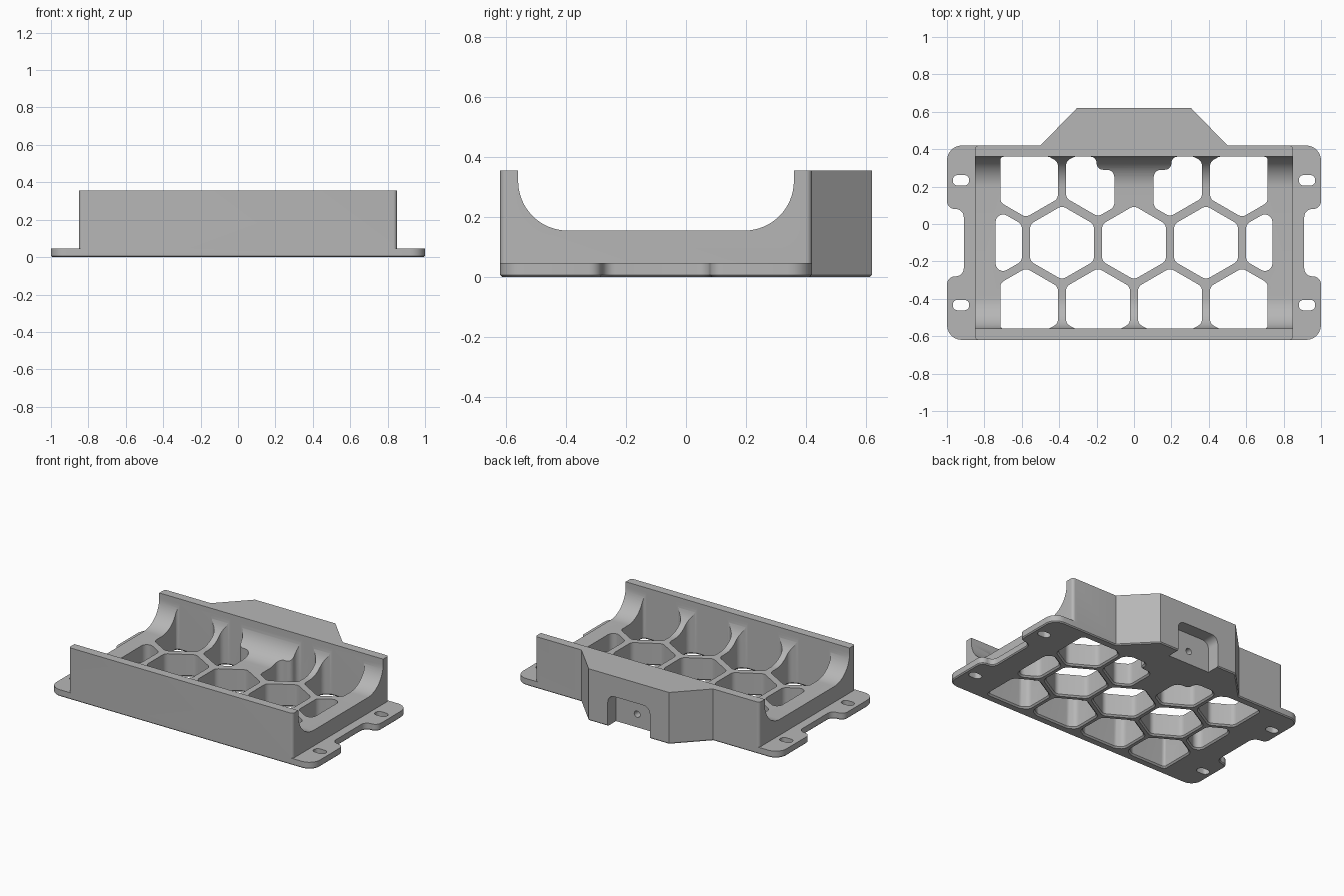
import bpy, bmesh, math
from mathutils import Vector, Matrix

old = bpy.data.objects.get("Cube")
if old:
    bpy.data.objects.remove(old, do_unlink=True)

grey = bpy.data.materials.new("plain_grey")
grey.use_nodes = True
colour = (0.47, 0.47, 0.47, 1)
grey.diffuse_color = colour
grey.node_tree.nodes["Principled BSDF"].inputs["Base Color"].default_value = colour

MID = -0.1                      # y of the tray's centre line
ALONG_X = Matrix(((0, 0, 1, 0), (1, 0, 0, 0), (0, 1, 0, 0), (0, 0, 0, 1)))
ALONG_Y = Matrix.Rotation(math.pi / 2, 4, 'X')


def rounded(corners, radius=0.0, steps=6):
    """Counter-clockwise outline with rounded corners; a corner may carry its own radius."""
    out, n = [], len(corners)
    for i, c in enumerate(corners):
        p = Vector(c[:2])
        r = c[2] if len(c) > 2 else radius
        e1 = p - Vector(corners[i - 1][:2])
        e2 = Vector(corners[(i + 1) % n][:2]) - p
        d1, d2 = e1.normalized(), e2.normalized()
        turn = math.atan2(d1.x * d2.y - d1.y * d2.x, d1.dot(d2))
        if r == 0 or abs(turn) < 0.01:
            out.append(p)
            continue
        k = math.tan(abs(turn) / 2)
        t = min(r * k, 0.48 * e1.length, 0.48 * e2.length)
        r = t / k
        centre = p + (d2 - d1).normalized() * r / math.cos(turn / 2)
        arm = p - d1 * t - centre
        for s in range(steps + 1):
            out.append(centre + Matrix.Rotation(turn * s / steps, 2) @ arm)
    return out


def offset(points, d):
    """Grow an outline outward by d."""
    out, n = [], len(points)
    for i, p in enumerate(points):
        a = (p - points[i - 1]).normalized()
        b = (points[(i + 1) % n] - p).normalized()
        na, nb = Vector((a.y, -a.x)), Vector((b.y, -b.x))
        out.append(p + (na + nb) * d / (1 + na.dot(nb)))
    return out


def loft(bm, points, levels, matrix=Matrix()):
    """Closed solid through (height, outline growth) levels."""
    rings = []
    for z, grow in levels:
        ring = offset(points, grow) if grow else points
        rings.append([bm.verts.new(matrix @ Vector((p.x, p.y, z))) for p in ring])
    n = len(points)
    for lo, hi in zip(rings, rings[1:]):
        for i in range(n):
            j = (i + 1) % n
            bm.faces.new((lo[i], lo[j], hi[j], hi[i]))
    bm.faces.new(rings[0][::-1])
    bm.faces.new(rings[-1])


def finish(name, bm):
    mesh = bpy.data.meshes.new(name)
    bmesh.ops.recalc_face_normals(bm, faces=bm.faces)
    bm.to_mesh(mesh)
    bm.free()
    mesh.materials.append(grey)
    ob = bpy.data.objects.new(name, mesh)
    bpy.context.collection.objects.link(ob)
    return ob


def solid(name, points, levels, matrix=Matrix()):
    bm = bmesh.new()
    loft(bm, points, levels, matrix)
    return finish(name, bm)


def combine(target, other, operation):
    mod = target.modifiers.new(other.name, 'BOOLEAN')
    mod.operation, mod.solver, mod.object = operation, 'EXACT', other
    bpy.context.view_layer.objects.active = target
    bpy.ops.object.modifier_apply(modifier=mod.name)
    bpy.data.objects.remove(other, do_unlink=True)


def clip(poly, axis, limit, sign):
    """Keep the part of an outline where sign * coordinate <= sign * limit."""
    out = []
    for i, b in enumerate(poly):
        a = poly[i - 1]
        da, db = sign * (a[axis] - limit), sign * (b[axis] - limit)
        if da * db < 0:
            out.append(a.lerp(b, da / (da - db)))
        if db <= 0:
            out.append(b)
    return out


def mirror_x(poly):
    return [(-p[0], p[1]) for p in reversed(poly)]


# tray body with the tapered block on its back
half = [(0.85, -0.62, 0.02), (0.85, 0.42, 0.02), (0.5, 0.42), (0.305, 0.62)]
outline = half + [(-c[0],) + c[1:] for c in reversed(half)]
tray = solid("tray", rounded(outline), [(0, -0.007), (0.007, 0), (0.355, 0)])

# mounting flange with four ears
quarter = [(0.91, 0.18, 0.05), (1.0, 0.18, 0.06), (1.0, 0.52, 0.08)]
right = [(x, MID - y, r) for x, y, r in reversed(quarter)] + [(x, MID + y, r) for x, y, r in quarter]
ears = right + [(-x, 2 * MID - y, r) for x, y, r in right]
flange = solid("flange", rounded(ears), [(0, -0.007), (0.007, 0), (0.047, 0)])
combine(tray, flange, 'UNION')

# lengthwise channel with curved lower edges
channel = [(-0.56, 0.155, 0.17), (0.36, 0.155, 0.17), (0.36, 0.5), (-0.56, 0.5)]
combine(tray, solid("channel", rounded(channel, 0, 16), [(-1.1, 0), (1.1, 0)], ALONG_X), 'DIFFERENCE')

# honeycomb openings through the floor
PITCH, APOTHEM = 0.385, 0.171
ROW = PITCH * math.sqrt(3) / 2


def hexagon(cx, cy):
    r = APOTHEM * 2 / math.sqrt(3)
    return [Vector((cx + r * math.cos(a), cy + r * math.sin(a)))
            for a in (math.pi * (k / 3 + 1 / 6) for k in range(6))]


holes = [hexagon(0, MID)]
right_holes = [hexagon(PITCH, MID), clip(hexagon(2 * PITCH, MID), 0, 0.74, 1)]
for side in (-1, 1):
    for col in (0.5, 1.5):
        h = clip(hexagon(col * PITCH, MID + side * ROW), 0, 0.715, 1)
        h = clip(clip(h, 1, 0.36, 1), 1, -0.56, -1)
        if side == 1 and col == 0.5:
            # stepped around the solid boss beside the block
            h = [(0.105, 0.09), (PITCH / 2, 0.04), (0.363, 0.138), (0.363, 0.335),
                 (0.32, 0.36), (0.2, 0.36), (0.2, 0.29), (0.105, 0.29)]
        right_holes.append(h)
holes += right_holes + [mirror_x(h) for h in right_holes]

bm = bmesh.new()
for h in holes:
    loft(bm, rounded(h, 0.04), [(-0.01, 0.02), (0.01, 0), (0.6, 0)])
# slots in the ears
for sx in (-1, 1):
    for sy in (-1, 1):
        x, y = sx * 0.925, MID + sy * ROW
        slot = [(x + a * 0.044, y + b * 0.028) for a, b in ((-1, -1), (1, -1), (1, 1), (-1, 1))]
        loft(bm, rounded(slot, 0.026), [(-0.1, 0), (0.1, 0)])
# pocket in the rear of the block
pocket = [(-0.16, -0.1), (0.16, -0.1), (0.16, 0.215, 0.05), (-0.16, 0.215, 0.05)]
loft(bm, rounded(pocket), [(-0.7, 0), (-0.53, 0)], ALONG_Y)
combine(tray, finish("openings", bm), 'DIFFERENCE')

# screw hole inside the pocket
screw = [Vector((0.022 * math.cos(a), 0.09 + 0.022 * math.sin(a)))
         for a in (math.tau * k / 16 for k in range(16))]
combine(tray, solid("screw_hole", screw, [(-0.6, 0), (-0.4, 0)], ALONG_Y), 'DIFFERENCE')

bpy.ops.object.select_all(action='DESELECT')
tray.select_set(True)
bpy.context.view_layer.objects.active = tray
bpy.ops.object.shade_smooth_by_angle(angle=math.radians(25))
